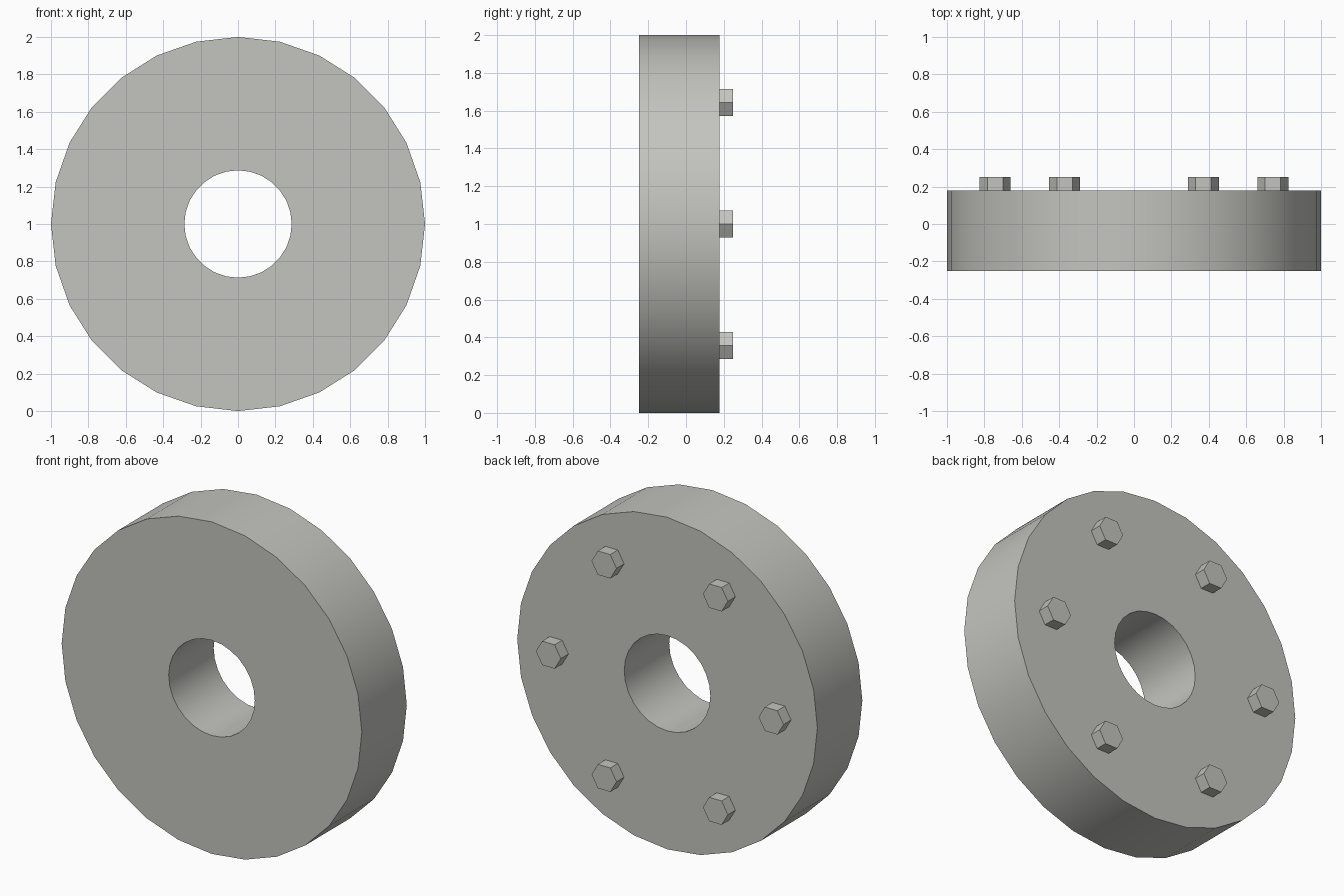
import bpy
from math import cos, sin, radians, tau

FRONT, BACK, BOLT_END = -0.25, 0.178, 0.25
CENTRE_Z = 1.0

cube = bpy.data.objects.get("Cube")
if cube:
    bpy.data.objects.remove(cube, do_unlink=True)

steel = bpy.data.materials.new("light_grey_steel")
steel.use_nodes = True
colour = (0.55, 0.55, 0.52, 1)
steel.diffuse_color = colour
steel.node_tree.nodes["Principled BSDF"].inputs["Base Color"].default_value = colour


def add_object(name, verts, faces):
    mesh = bpy.data.meshes.new(name)
    mesh.from_pydata(verts, [], faces)
    mesh.materials.append(steel)
    obj = bpy.data.objects.new(name, mesh)
    bpy.context.collection.objects.link(obj)
    return obj


def ring(radius, y, sides, x=0, z=0):
    """Circle of points around the y axis, starting at +x."""
    return [(x + radius * cos(tau * i / sides), y, z + radius * sin(tau * i / sides))
            for i in range(sides)]


# Wheel disc with a central bore: a rectangular section swept round the axle
SIDES = 28
section = [(1.0, FRONT), (1.0, BACK), (0.287, BACK), (0.287, FRONT)]
verts = [p for radius, y in section for p in ring(radius, y, SIDES, z=CENTRE_Z)]
faces = []
for k in range(len(section)):
    a, b = k * SIDES, (k + 1) % len(section) * SIDES
    for i in range(SIDES):
        j = (i + 1) % SIDES
        faces.append((a + i, b + i, b + j, a + j))
disc = add_object("wheel_disc", verts, faces)
bpy.ops.object.select_all(action="DESELECT")
disc.select_set(True)
bpy.context.view_layer.objects.active = disc
bpy.ops.object.shade_smooth_by_angle(angle=radians(30))

# Six hexagonal bolt heads on the back face
for n in range(6):
    angle = tau * n / 6
    x, z = 0.742 * cos(angle), CENTRE_Z + 0.742 * sin(angle)
    verts = ring(0.083, BACK, 6, x, z) + ring(0.083, BOLT_END, 6, x, z)
    faces = [tuple(range(6)), tuple(reversed(range(6, 12)))]
    faces += [(i, i + 6, (i + 1) % 6 + 6, (i + 1) % 6) for i in range(6)]
    add_object(f"bolt_head_{n + 1}", verts, faces)
